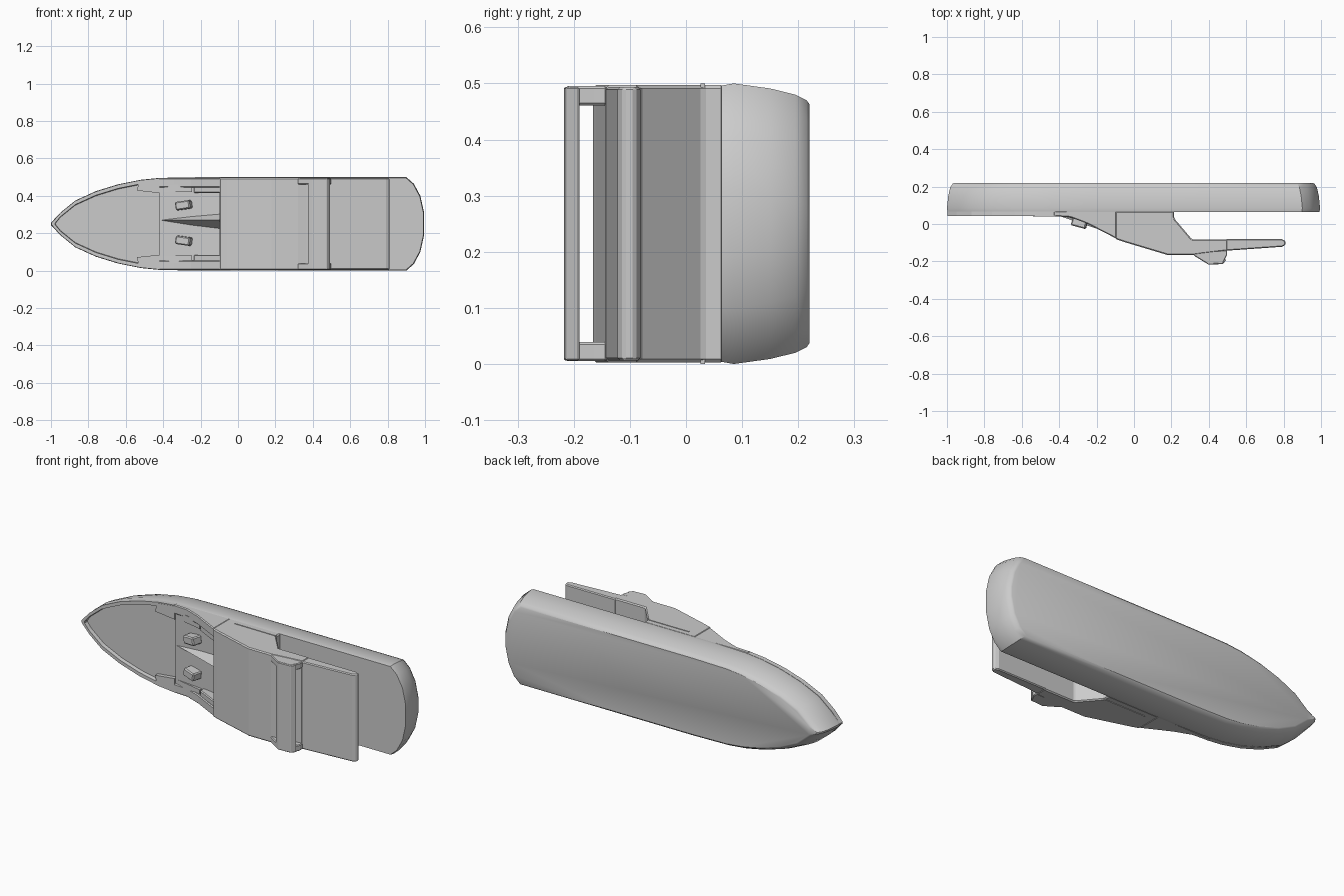
import bpy, bmesh, math

if "Cube" in bpy.data.objects:
    bpy.data.objects.remove(bpy.data.objects["Cube"])

MID = 0.25  # centre line of the boat, which lies on its side (boat up = -y)


def finish(name, bm, bevel=0.0, smooth=False):
    bmesh.ops.recalc_face_normals(bm, faces=bm.faces)
    me = bpy.data.meshes.new(name)
    bm.to_mesh(me)
    bm.free()
    ob = bpy.data.objects.new(name, me)
    bpy.context.collection.objects.link(ob)
    if bevel:
        m = ob.modifiers.new("bevel", 'BEVEL')
        m.width = bevel
        m.segments = 1
    if smooth:
        bpy.ops.object.select_all(action='DESELECT')
        ob.select_set(True)
        bpy.context.view_layer.objects.active = ob
        bpy.ops.object.shade_smooth_by_angle(angle=math.radians(30))
    return ob


def loft(bm, rings, caps=True, closed=False):
    vs = [[bm.verts.new(p) for p in r] for r in rings]
    n = len(vs[0])
    pairs = list(zip(vs, vs[1:])) + ([(vs[-1], vs[0])] if closed else [])
    for a, b in pairs:
        for i in range(n):
            j = (i + 1) % n
            bm.faces.new((a[i], a[j], b[j], b[i]))
    if caps:
        bm.faces.new(vs[0])
        bm.faces.new(vs[-1])


def prism(name, pts, z0, z1, bevel=0.0):
    """Side profile (x, y) extruded across the beam."""
    bm = bmesh.new()
    loft(bm, [[(x, y, z) for x, y in pts] for z in (z0, z1)])
    return finish(name, bm, bevel)


def pair(name, pts, z0, z1, bevel=0.0):
    """Same part on both sides of the centre line."""
    prism(name + "_port", pts, z0, z1, bevel)
    prism(name + "_starboard", pts, 0.5 - z1, 0.5 - z0, bevel)


# half outlines as (x, half width)
bow = [(-1, .006), (-.95, .06), (-.87, .125), (-.76, .175), (-.64, .212),
       (-.52, .236), (-.42, .246)]
stern = [(-.2, .25), (.3, .25), (.9, .25), (.94, .215), (.975, .15), (.995, .06)]


def plan(half, y, inset, sx=1.0):
    top = [(x * sx, y, MID + max(w - inset, .004)) for x, w in half]
    return top + [(x, y, 2 * MID - z) for x, _, z in reversed(top)]


# hull: lofted outline, narrowing to a flat bottom
bm = bmesh.new()
loft(bm, [plan(bow + stern, y, i, s) for y, i, s in
          ((.063, .004, .997), (.085, 0, 1.0), (.15, .009, .993),
           (.195, .02, .983), (.215, .03, .97), (.22, .037, .962))])
finish("hull", bm, smooth=True)

# raised bow rail around the sunken foredeck
def rail_line(y, inset):
    half = [(x + (inset if i == 0 else 0), max(w - inset, .004))
            for i, (x, w) in enumerate(bow)]
    top = [(x, y, MID + w) for x, w in half]
    return list(reversed([(x, y, 2 * MID - z) for x, y, z in top])) + top

bm = bmesh.new()
sections = zip(rail_line(.068, .002), rail_line(.042, .002),
               rail_line(.042, .022), rail_line(.068, .026))
loft(bm, [list(s) for s in sections])
finish("bow_rail", bm)

# wedge lockers where the rail meets the cockpit
for name, s in (("bow_locker_port", 1), ("bow_locker_starboard", -1)):
    bm = bmesh.new()
    tri = [(-.54, .178), (-.42, .165), (-.42, .24), (-.53, .228)]
    loft(bm, [[(x, y, MID + s * w) for x, w in tri] for y in (.068, .04)])
    finish(name, bm)

# cabin block with raked rear wall
prism("cabin", [(-.10, .068), (-.10, -.08), (-.06, -.094), (.18, -.166),
                (.32, -.166), (.36, -.16), (.5, -.143), (.5, -.082),
                (.31, -.082), (.215, .03), (.215, .068)], .003, .497, .006)

# cockpit: sloping side walls, coaming boxes and floor
pair("cockpit_side", [(-.43, .068), (-.43, .042), (-.34, .036), (-.25, .002),
                      (-.095, -.078), (-.095, .068)], .445, .496, .005)
pair("coaming_box", [(-.235, .068), (-.235, .0), (-.095, -.07), (-.095, .068)],
     .415, .485, .005)
pair("coaming_step", [(-.40, .068), (-.40, .045), (-.245, .012), (-.245, .068)],
     .42, .46)
prism("cockpit_floor", [(-.42, .068), (-.42, .048), (-.25, .03), (-.095, .005),
                        (-.095, .068)], .04, .46)

# tapering centre ridge in the cockpit
bm = bmesh.new()
tip = bm.verts.new((-.41, .046, .27))
base = [bm.verts.new(p) for p in
        ((-.095, .02, .31), (-.095, -.06, .27), (-.095, .02, .215))]
for i in range(3):
    bm.faces.new((tip, base[i], base[(i + 1) % 3]))
bm.faces.new(base)
finish("centre_ridge", bm)

# two small tilted seats
for name, z in (("seat_port", .35), ("seat_starboard", .16)):
    bm = bmesh.new()
    bmesh.ops.create_cube(bm, size=1)
    bmesh.ops.scale(bm, vec=(.08, .06, .045), verts=bm.verts)
    ob = finish(name, bm, .006)
    ob.location = (-.29, .012, z)
    ob.rotation_euler = (0, math.radians(-8 if z > MID else 8), math.radians(-15))

# roof arch: end posts and cross beam with an open slot underneath
pair("arch_post", [(.31, -.15), (.325, -.172), (.395, -.215), (.475, -.212),
                   (.498, -.165), (.498, -.14)], .461, .495, .004)
prism("arch_beam", [(.375, -.19), (.375, -.203), (.40, -.218), (.475, -.214),
                    (.495, -.19)], .006, .494, .003)

# rear canopy plate
prism("rear_canopy", [(.49, -.143), (.79, -.122), (.81, -.112), (.81, -.09),
                      (.79, -.081), (.49, -.081)], .006, .494, .005)

# thin side trim strip
pair("side_trim", [(-.04, .034), (-.04, .028), (.215, .026), (.215, .034)],
     .49, .5)
